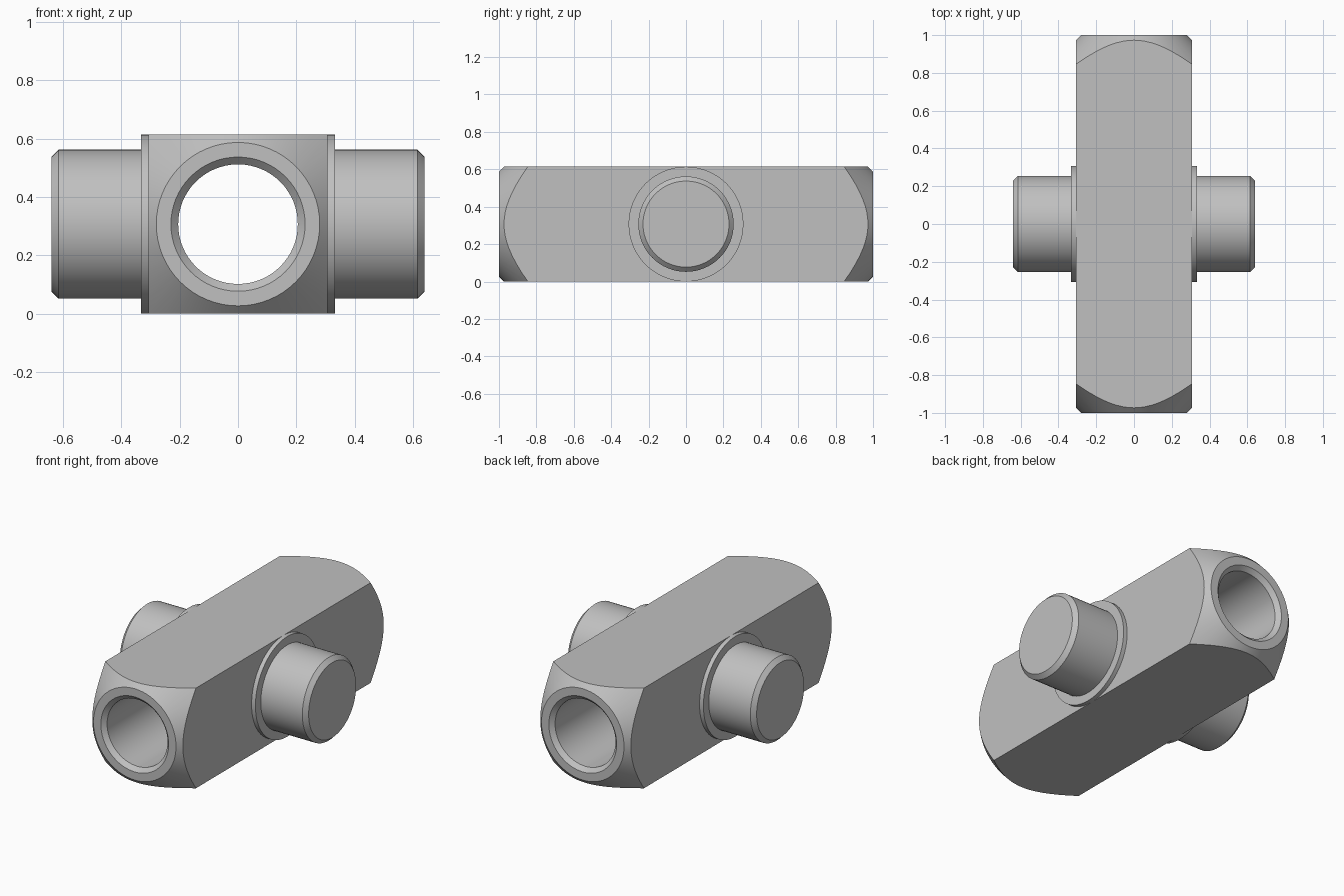
import bpy
import bmesh
from math import tau
from mathutils import Vector

HALF = 0.307      # half width of the square bar, also the axis height
SEGMENTS = 64

cube = bpy.data.objects.get("Cube")
if cube:
    bpy.data.objects.remove(cube, do_unlink=True)

steel = bpy.data.materials.new("grey_steel")
steel.use_nodes = True
colour = (0.53, 0.53, 0.53, 1)
steel.diffuse_color = colour
steel.node_tree.nodes["Principled BSDF"].inputs["Base Color"].default_value = colour


def lathe(profile, axis, closed=False):
    """Spin (radius, distance along axis) points into a solid."""
    bm = bmesh.new()
    axis = Vector(axis)
    verts = [bm.verts.new(Vector((0, 0, r)) + axis * d) for r, d in profile]
    pairs = list(zip(verts, verts[1:]))
    if closed:
        pairs.append((verts[-1], verts[0]))
    edges = [bm.edges.new(p) for p in pairs]
    bmesh.ops.spin(bm, geom=verts + edges, cent=(0, 0, 0), axis=axis,
                   angle=tau, steps=SEGMENTS, use_duplicate=False)
    bmesh.ops.remove_doubles(bm, verts=bm.verts, dist=1e-5)
    bmesh.ops.recalc_face_normals(bm, faces=bm.faces)
    return bm


def finish(bm, name):
    bmesh.ops.recalc_face_normals(bm, faces=bm.faces)
    mesh = bpy.data.meshes.new(name)
    bm.to_mesh(mesh)
    bm.free()
    mesh.materials.append(steel)
    obj = bpy.data.objects.new(name, mesh)
    obj.location.z = HALF
    bpy.context.collection.objects.link(obj)
    bpy.ops.object.select_all(action="DESELECT")
    obj.select_set(True)
    bpy.context.view_layer.objects.active = obj
    bpy.ops.object.shade_smooth_by_angle(angle=0.5)


# Bored bar: a tube with conical ends, trimmed to a square section
end = [(0.205, 0.975), (0.23, 1), (0.28, 1), (0.5, 0.78)]
body = lathe(end + [(r, -y) for r, y in reversed(end)], (0, 1, 0), closed=True)
for normal in ((1, 0, 0), (-1, 0, 0), (0, 0, 1), (0, 0, -1)):
    normal = Vector(normal)
    cut = bmesh.ops.bisect_plane(
        body, geom=body.verts[:] + body.edges[:] + body.faces[:], dist=1e-6,
        plane_co=normal * HALF, plane_no=normal, clear_outer=True)
    rim = [e for e in cut["geom_cut"] if isinstance(e, bmesh.types.BMEdge)]
    bmesh.ops.holes_fill(body, edges=rim, sides=0)
finish(body, "bored_bar")

# Trunnion pin with its shoulder collar on each side
for side, sign in (("left", 1), ("right", -1)):
    axis = (sign, 0, 0)
    finish(lathe([(0, 0.3), (HALF, 0.3), (HALF, 0.333), (0, 0.333)], axis),
           side + "_collar")
    finish(lathe([(0, 0.32), (0.255, 0.32), (0.255, 0.615),
                  (0.23, 0.64), (0, 0.64)], axis), side + "_pin")
